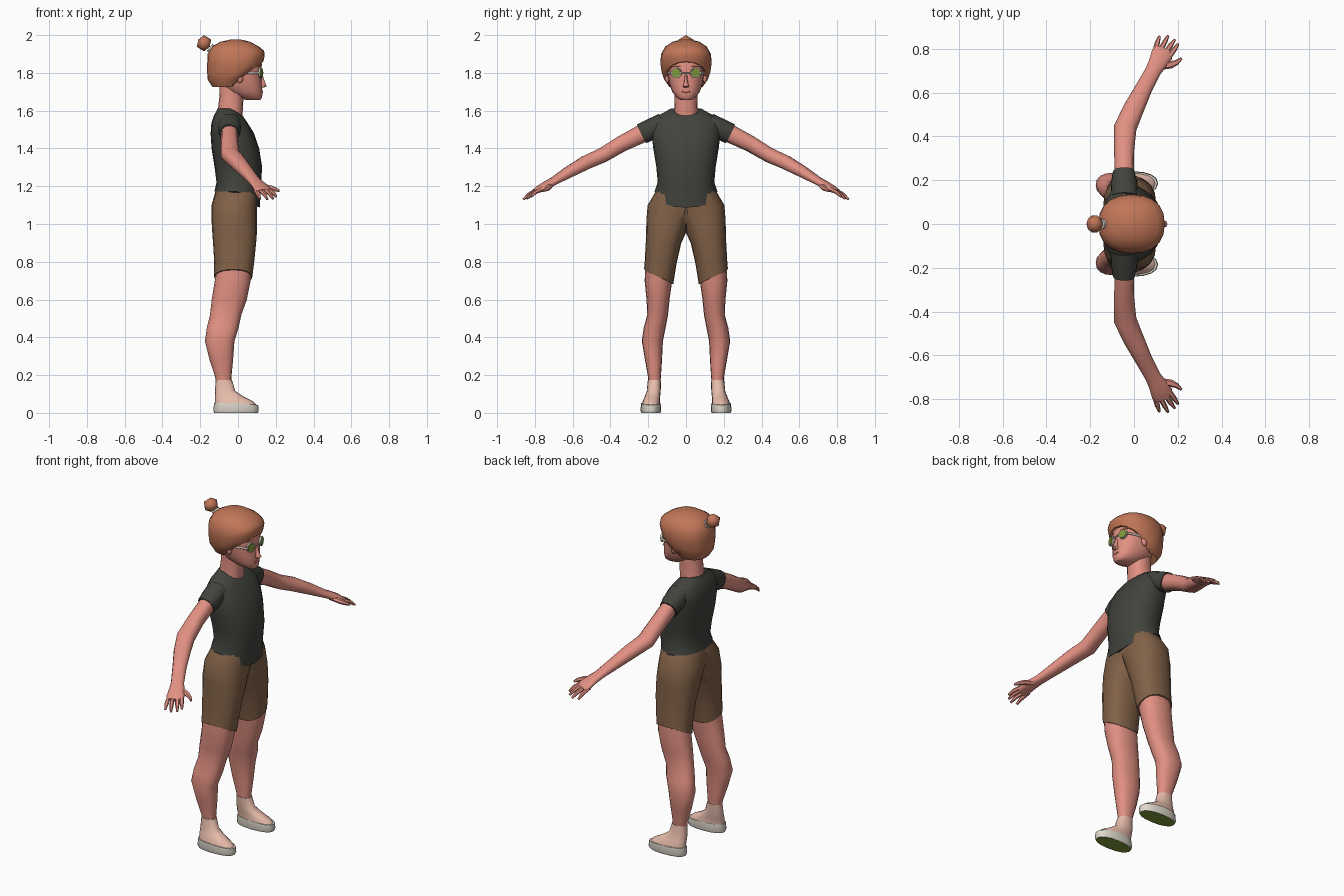
import bpy, bmesh, math
from mathutils import Vector, Matrix


def material(name, r, g, b):
    m = bpy.data.materials.new(name)
    m.diffuse_color = (r, g, b, 1)
    return m


SKIN = material("skin", 0.76, 0.28, 0.225)
HAIR = material("copper hair", 0.53, 0.18, 0.095)
SHIRT = material("charcoal shirt", 0.053, 0.056, 0.046)
SHORTS = material("brown shorts", 0.22, 0.12, 0.064)
SOCK = material("pale pink sock", 0.82, 0.52, 0.42)
WHITE = material("off white", 0.74, 0.69, 0.61)
GREEN = material("olive green", 0.22, 0.32, 0.045)
LIP = material("lip", 0.5, 0.13, 0.11)


def finish(name, bm, mats, mirror=False, angle=50):
    bmesh.ops.recalc_face_normals(bm, faces=bm.faces)
    me = bpy.data.meshes.new(name)
    bm.to_mesh(me)
    bm.free()
    for m in mats:
        me.materials.append(m)
    for p in me.polygons:
        p.use_smooth = True
    me.set_sharp_from_angle(angle=math.radians(angle))
    ob = bpy.data.objects.new(name, me)
    bpy.context.collection.objects.link(ob)
    if mirror:
        mod = ob.modifiers.new("mirror", 'MIRROR')
        mod.use_axis = (False, True, False)
        mod.merge_threshold = 0.0005
    return ob


def power(v, e=0.87):
    return math.copysign(abs(v) ** e, v)


def add_loft(bm, secs, n=16, flat=True, clamp=False):
    """Sections (x, y, z, ru, rv, front lift, side tilt). Flat rings lie in xy, others follow the path."""
    pts = [Vector(s[:3]) for s in secs]
    rings = []
    for i, s in enumerate(secs):
        u, v = Vector((1, 0, 0)), Vector((0, 1, 0))
        if not flat:
            t = (pts[min(i + 1, len(pts) - 1)] - pts[max(i - 1, 0)]).normalized()
            u = t.cross(Vector((0, 0, 1))).normalized()
            v = u.cross(t)
        lift, tilt = (list(s[5:]) + [0, 0])[:2]
        ring = []
        for k in range(n):
            a = 2 * math.pi * k / n
            c, d = math.cos(a), math.sin(a)
            p = pts[i] + u * (s[3] * power(c)) + v * (s[4] * power(d))
            p.z += lift * max(c, 0) + tilt * d
            if clamp:
                p.y = max(p.y, 0)
            ring.append(bm.verts.new(p))
        rings.append(ring)
    for r0, r1 in zip(rings, rings[1:]):
        for k in range(n):
            j = (k + 1) % n
            bm.faces.new((r0[k], r0[j], r1[j], r1[k]))
    bm.faces.new(rings[0][::-1])
    bm.faces.new(rings[-1])


def loft(name, secs, mat, mirror=False, **kw):
    bm = bmesh.new()
    add_loft(bm, secs, **kw)
    if kw.get("clamp"):
        inner = [f for f in bm.faces if all(v.co.y < 1e-4 for v in f.verts)]
        bmesh.ops.delete(bm, geom=inner, context='FACES')
    return finish(name, bm, [mat], mirror)


def ball(name, loc, size, mat, mirror=False, sub=2, angle=50):
    bm = bmesh.new()
    bmesh.ops.create_icosphere(bm, subdivisions=sub, radius=1,
                               matrix=Matrix.Translation(loc) @ Matrix.Diagonal((*size, 1)))
    return finish(name, bm, [mat], mirror, angle)


def rod(name, a, b, r, mat, mirror=False, n=8):
    a, b = Vector(a), Vector(b)
    rot = (b - a).to_track_quat('Z', 'Y').to_matrix().to_4x4()
    bm = bmesh.new()
    bmesh.ops.create_cone(bm, cap_ends=True, segments=n, radius1=r, radius2=r, depth=(b - a).length,
                          matrix=Matrix.Translation((a + b) / 2) @ rot)
    return finish(name, bm, [mat], mirror)


# Shirt body with dipped hem and neckline
loft("shirt", [(-.005, 0, 1.172, .12, .166, -.085), (.003, 0, 1.22, .117, .15, -.03),
               (.002, 0, 1.30, .126, .157), (-.014, 0, 1.40, .126, .173),
               (-.03, 0, 1.48, .115, .183), (-.045, 0, 1.535, .096, .18),
               (-.045, 0, 1.575, .082, .145, -.02), (-.043, 0, 1.60, .07, .1, -.03),
               (-.043, 0, 1.612, .065, .08, -.038)], SHIRT, n=20)
loft("sleeve", [(-.045, .12, 1.53, .062, .058), (-.045, .19, 1.499, .06, .056),
                (-.047, .235, 1.477, .051, .055)], SHIRT, mirror=True, flat=False)

# Shorts: half pelvis and one leg, mirrored
loft("shorts", [(-.025, .145, .72, .101, .077, 0, .04), (-.02, .134, .80, .106, .084, 0, .01),
                (-.018, .119, .90, .114, .094), (-.018, .106, .95, .118, .105),
                (-.02, .09, 1.02, .12, .12), (-.02, .05, 1.10, .12, .153),
                (-.006, .015, 1.17, .114, .147), (0, 0, 1.21, .105, .14)],
     SHORTS, mirror=True, clamp=True, n=20)

# Legs, socks and shoes
loft("leg", [(-.076, .167, .15, .04, .031), (-.078, .167, .19, .043, .034),
             (-.088, .172, .28, .062, .045), (-.097, .178, .38, .078, .056),
             (-.081, .166, .45, .084, .058), (-.065, .15, .52, .083, .055),
             (-.046, .148, .60, .093, .061), (-.028, .146, .70, .095, .073),
             (-.02, .138, .80, .098, .075)], SKIN, mirror=True)
loft("sock", [(-.012, .185, .04, .112, .049), (-.02, .184, .06, .102, .046),
              (-.045, .178, .085, .078, .041), (-.068, .171, .115, .054, .037),
              (-.075, .167, .175, .043, .035)], SOCK, mirror=True)
bm = bmesh.new()
add_loft(bm, [(-.01, .186, 0, .116, .05), (-.01, .186, .012, .12, .055),
              (-.01, .186, .052, .117, .052, -.01)])
bm.normal_update()
for f in bm.faces:
    f.material_index = 1 if f.calc_center_median().z < .003 else 0
finish("shoe", bm, [WHITE, GREEN], mirror=True)

# Arms, palms, fingers and thumbs
bm = bmesh.new()
add_loft(bm, [(-.045, .17, 1.507, .045, .046), (-.045, .24, 1.475, .044, .048),
              (-.045, .34, 1.425, .046, .043), (-.04, .44, 1.365, .052, .04),
              (.0, .53, 1.325, .047, .038), (.045, .62, 1.275, .039, .031),
              (.088, .70, 1.227, .036, .021), (.108, .735, 1.208, .042, .02),
              (.128, .775, 1.185, .05, .017), (.138, .797, 1.172, .043, .012)], n=12, flat=False)
fingers = [((.098, .80, 1.17), (.116, .857, 1.132)), ((.122, .797, 1.174), (.156, .86, 1.13)),
           ((.145, .785, 1.177), (.186, .842, 1.134)), ((.166, .772, 1.178), (.202, .822, 1.144))]
for base, tip in fingers:
    b, t = Vector(base), Vector(tip)
    mid = b.lerp(t, .55) + Vector((0, 0, .007))
    add_loft(bm, [(*(b - (t - b) * .3), .012, .011), (*mid, .0115, .01), (*t, .006, .006)],
             n=6, flat=False)
add_loft(bm, [(.11, .718, 1.205, .016, .014), (.17, .728, 1.193, .017, .013),
              (.195, .738, 1.184, .012, .011), (.217, .757, 1.175, .006, .006)], n=6, flat=False)
finish("arm_and_hand", bm, [SKIN], mirror=True)

# Neck and head
loft("neck", [(-.045, 0, 1.54, .066, .068), (-.04, 0, 1.61, .066, .062),
              (-.035, 0, 1.67, .064, .06), (-.03, 0, 1.74, .066, .062)], SKIN)
loft("head", [(.082, 0, 1.656, .036, .028), (.066, 0, 1.67, .062, .05),
              (.035, 0, 1.70, .094, .073), (.012, 0, 1.74, .115, .088),
              (.002, 0, 1.80, .123, .098), (0, 0, 1.85, .126, .1),
              (0, 0, 1.90, .11, .09)], SKIN, n=20)
loft("nose", [(.125, 0, 1.722, .012, .012), (.132, 0, 1.73, .021, .017),
              (.127, 0, 1.75, .016, .01), (.12, 0, 1.79, .01, .007)], SKIN, n=8)
ball("mouth", (.126, 0, 1.70), (.006, .024, .006), LIP)
ball("ear", (.01, .1, 1.775), (.018, .012, .03), SKIN, mirror=True)
rod("eyebrow", (.119, .028, 1.838), (.1, .075, 1.838), .005, HAIR, mirror=True)

# Hair with raised fringe, tied in a bun
loft("hair", [(-.035, 0, 1.725, .1, .088, .12), (-.013, 0, 1.765, .148, .116, .095),
              (-.012, 0, 1.80, .151, .128, .082), (-.011, 0, 1.85, .152, .136, .052),
              (-.012, 0, 1.90, .149, .132, .018), (-.014, 0, 1.94, .124, .109),
              (-.014, 0, 1.965, .078, .07), (-.012, 0, 1.977, .025, .022)], HAIR, n=20)
ball("hair_bun", (-.18, 0, 1.957), (.042, .046, .043), HAIR, sub=1, angle=80)
rod("hair_tie", (-.125, 0, 1.915), (-.15, 0, 1.935), .024, WHITE, n=10)

# Glasses: lenses, rims, bridge and temples
fwd = Vector((.121, .05, 1.80))
aim = Vector((.95, .3, 0)).normalized()
rod("lens", fwd - aim * .003, fwd + aim * .006, .024, GREEN, mirror=True, n=12)
rod("lens_rim", fwd - aim * .006, fwd + aim * .003, .028, WHITE, mirror=True, n=12)
rod("glasses_bridge", (.131, -.026, 1.802), (.131, .026, 1.802), .004, WHITE)
rod("glasses_temple", (.113, .076, 1.80), (.0, .107, 1.80), .006, WHITE, mirror=True)
